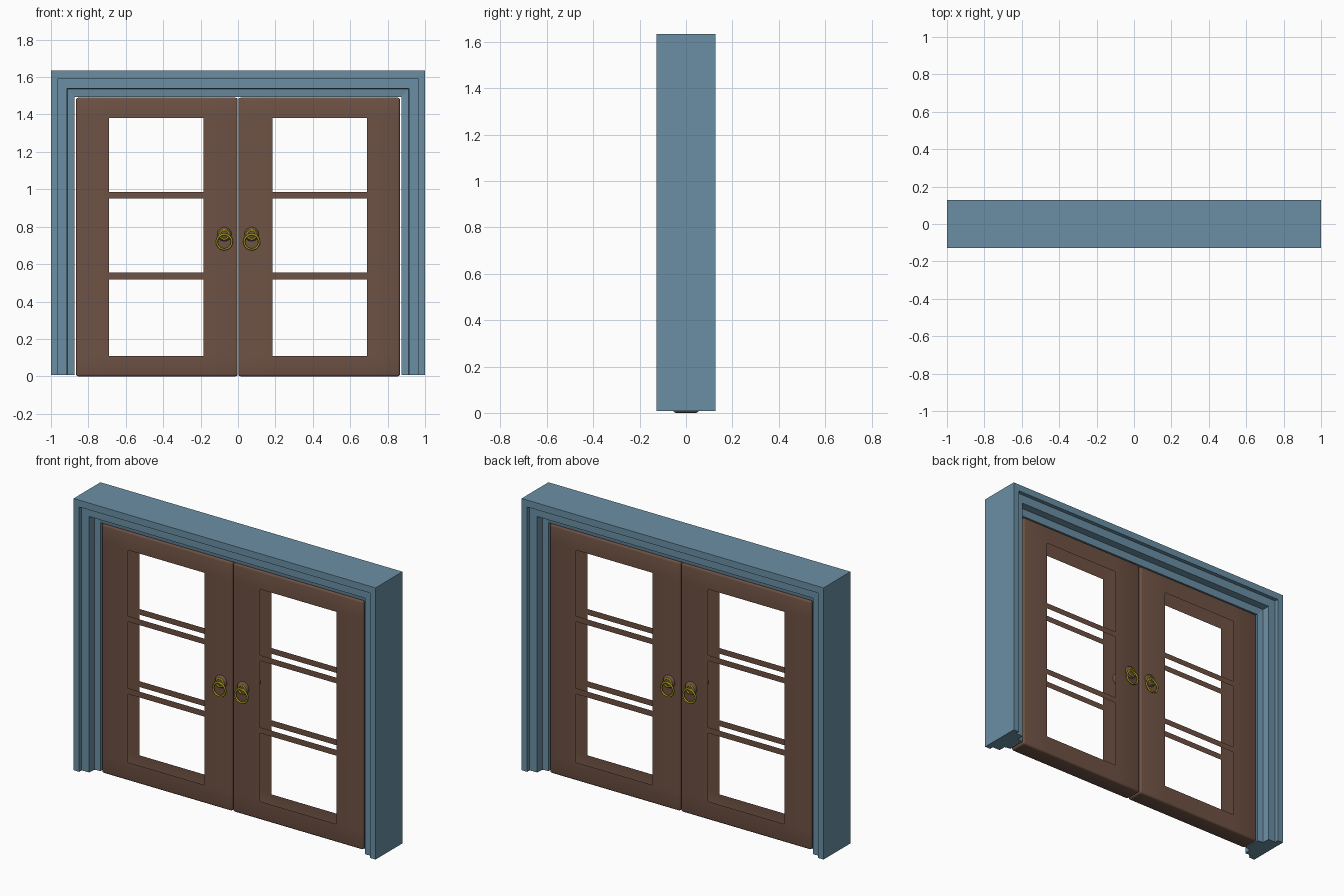
import bpy, bmesh, math
from mathutils import Vector, Matrix

if "Cube" in bpy.data.objects:
    bpy.data.objects.remove(bpy.data.objects["Cube"])


def material(name, rgb):
    m = bpy.data.materials.new(name)
    m.diffuse_color = (*rgb, 1)
    m.use_nodes = True
    m.node_tree.nodes["Principled BSDF"].inputs["Base Color"].default_value = m.diffuse_color
    return m


BLUE = material("blue_paint", (0.145, 0.275, 0.375))
BROWN = material("brown_wood", (0.155, 0.083, 0.057))
GOLD = material("gold_metal", (0.40, 0.34, 0.01))


def finish(bm, name, mat, smooth=False):
    bmesh.ops.recalc_face_normals(bm, faces=bm.faces)
    mesh = bpy.data.meshes.new(name)
    bm.to_mesh(mesh)
    bm.free()
    mesh.materials.append(mat)
    ob = bpy.data.objects.new(name, mesh)
    bpy.context.collection.objects.link(ob)
    if smooth:
        bpy.ops.object.select_all(action='DESELECT')
        ob.select_set(True)
        bpy.context.view_layer.objects.active = ob
        bpy.ops.object.shade_smooth_by_angle(angle=math.radians(35))
    return ob


# Door surround: stepped moulding (half width, top height, depth) swept in a U
def make_frame():
    half = [(1.0, 1.634, 0.127), (0.963, 1.593, 0.127), (0.963, 1.593, 0.103),
            (0.914, 1.54, 0.103), (0.911, 1.537, 0.058), (0.874, 1.494, 0.052)]
    profile = [(x, z, -y) for x, z, y in half] + [(x, z, y) for x, z, y in reversed(half)]
    bm = bmesh.new()
    stations = []
    for side, up in ((-1, 0), (-1, 1), (1, 1), (1, 0)):
        stations.append([bm.verts.new((side * x, y, z if up else 0.008)) for x, z, y in profile])
    n = len(profile)
    for a, b in zip(stations, stations[1:]):
        for i in range(n):
            j = (i + 1) % n
            bm.faces.new((a[i], a[j], b[j], b[i]))
    bm.faces.new(stations[0])
    bm.faces.new(stations[-1])
    finish(bm, "door_frame", BLUE)


# Door leaf: rounded shell with three openings cut in front and back skins
def make_door(side, name):
    x0, x1, top, depth = 0.002, 0.866, 1.49, 0.055
    xs = (0.184, 0.691)
    rows = ((0.11, 0.519), (0.554, 0.952), (0.986, 1.38))
    bm = bmesh.new()
    bmesh.ops.create_cube(bm, size=1)
    bmesh.ops.scale(bm, vec=(x1 - x0, 2 * depth, top), verts=bm.verts)
    bmesh.ops.translate(bm, vec=(side * (x0 + x1) / 2, 0, top / 2), verts=bm.verts)
    bmesh.ops.bevel(bm, geom=bm.edges[:], offset=0.012, segments=3, profile=0.5, affect='EDGES')
    cuts = [(Vector((side * x, 0, 0)), Vector((1, 0, 0))) for x in xs]
    cuts += [(Vector((0, 0, z)), Vector((0, 0, 1))) for row in rows for z in row]
    for co, no in cuts:
        bmesh.ops.bisect_plane(bm, geom=bm.verts[:] + bm.edges[:] + bm.faces[:],
                               plane_co=co, plane_no=no)
    holes = []
    for f in bm.faces:
        c = f.calc_center_median()
        if abs(c.y) > depth - 0.001 and xs[0] < side * c.x < xs[1] \
                and any(lo < c.z < hi for lo, hi in rows):
            holes.append(f)
    bmesh.ops.delete(bm, geom=holes, context='FACES')
    finish(bm, name, BROWN, True)


# Ring made from a circle swept around the y axis
def make_ring(name, centre, radius, thick, seg=32, sides=8):
    bm = bmesh.new()
    grid = []
    for i in range(seg):
        a = 2 * math.pi * i / seg
        row = []
        for j in range(sides):
            b = 2 * math.pi * j / sides
            r = radius + thick * math.cos(b)
            row.append(bm.verts.new((centre[0] + r * math.cos(a),
                                     centre[1] + thick * math.sin(b),
                                     centre[2] + r * math.sin(a))))
        grid.append(row)
    for i in range(seg):
        for j in range(sides):
            k, m = (i + 1) % seg, (j + 1) % sides
            bm.faces.new((grid[i][j], grid[k][j], grid[k][m], grid[i][m]))
    ob = finish(bm, name, GOLD)
    ob.data.shade_smooth()


# Handle: domed wooden boss, gold collar and hanging gold ring
def make_handle(x, face, tag):
    y = face * 0.055
    bm = bmesh.new()
    bmesh.ops.create_uvsphere(bm, u_segments=24, v_segments=12, radius=1,
                              matrix=Matrix.Translation((x, y, 0.76)) @ Matrix.Diagonal((0.038, 0.018, 0.038, 1)))
    finish(bm, "handle_boss_" + tag, BROWN, True)
    make_ring("handle_collar_" + tag, (x, y + face * 0.014, 0.757), 0.024, 0.005)
    make_ring("handle_ring_" + tag, (x, y + face * 0.018, 0.719), 0.040, 0.0055)


make_frame()
for side, label in ((-1, "left"), (1, "right")):
    make_door(side, label + "_door")
    for face, where in ((-1, "front"), (1, "back")):
        make_handle(side * 0.073, face, label + "_" + where)
